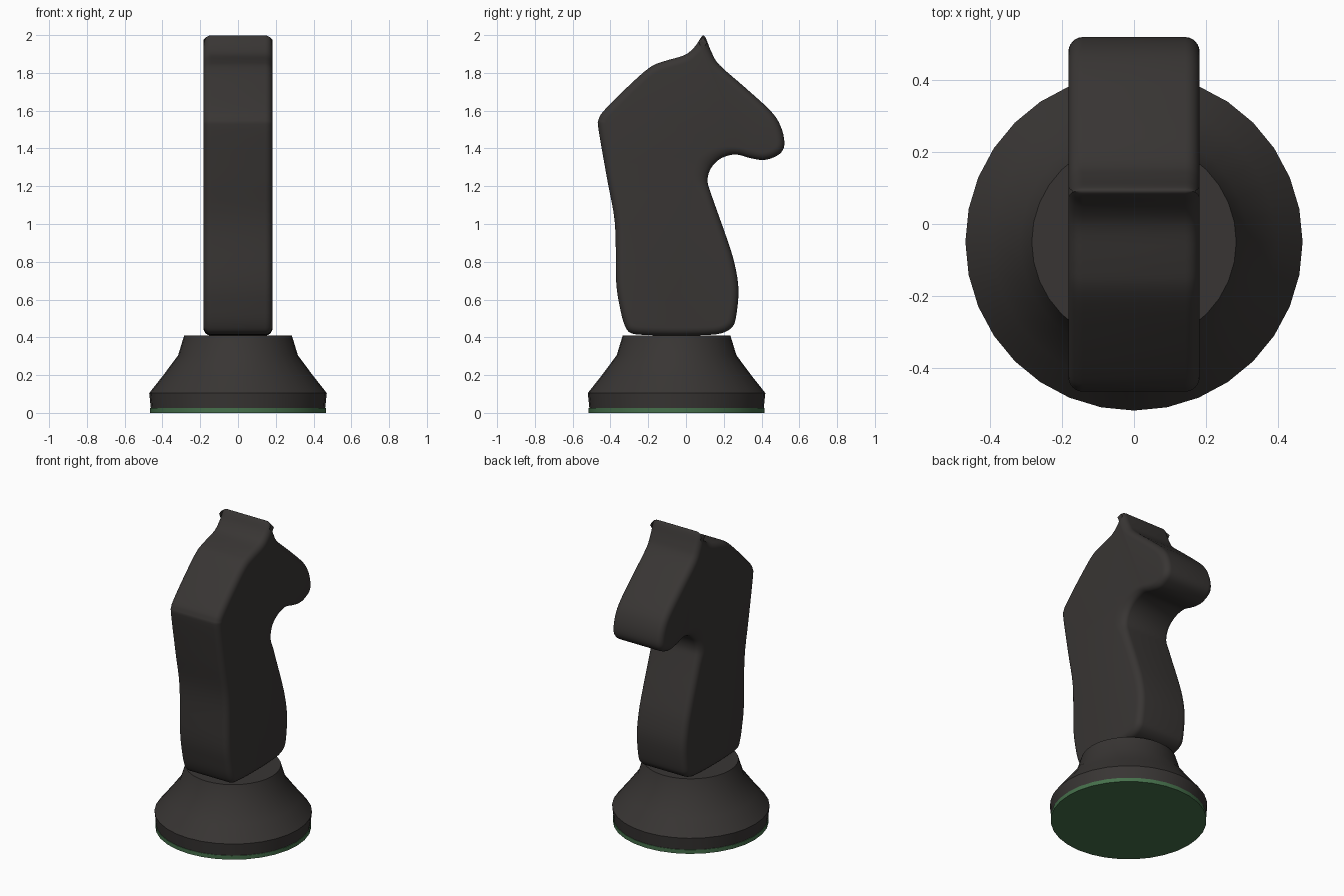
import bpy, bmesh, math
from mathutils import Vector

if "Cube" in bpy.data.objects:
    bpy.data.objects.remove(bpy.data.objects["Cube"])


def material(name, rgb):
    m = bpy.data.materials.new(name)
    m.diffuse_color = (*rgb, 1)
    m.use_nodes = True
    m.node_tree.nodes["Principled BSDF"].inputs["Base Color"].default_value = m.diffuse_color
    return m


def make_object(name, bm, mat, angle):
    bmesh.ops.recalc_face_normals(bm, faces=bm.faces[:])
    mesh = bpy.data.meshes.new(name)
    bm.to_mesh(mesh)
    bm.free()
    ob = bpy.data.objects.new(name, mesh)
    bpy.context.collection.objects.link(ob)
    mesh.materials.append(mat)
    bpy.ops.object.select_all(action='DESELECT')
    ob.select_set(True)
    bpy.context.view_layer.objects.active = ob
    bpy.ops.object.shade_smooth_by_angle(angle=math.radians(angle))
    return ob


def loft(name, rings, mat, angle):
    """Skin closed rings of equal point count and cap both ends."""
    bm = bmesh.new()
    loops = [[bm.verts.new(p) for p in ring] for ring in rings]
    n = len(loops[0])
    for a, b in zip(loops, loops[1:]):
        for i in range(n):
            j = (i + 1) % n
            bm.faces.new((a[i], a[j], b[j], b[i]))
    bm.faces.new(loops[0])
    bm.faces.new(loops[-1])
    return make_object(name, bm, mat, angle)


def turned(name, profile, mat, sides=32, cy=-0.05):
    rings = [[(r * math.cos(2 * math.pi * i / sides),
               cy + r * math.sin(2 * math.pi * i / sides), z)
              for i in range(sides)] for r, z in profile]
    return loft(name, rings, mat, 30)


dark = material("dark_wood", (0.04, 0.036, 0.034))
green = material("green_felt", (0.06, 0.16, 0.07))

# Turned base and felt pad
turned("felt_pad", [(0.465, 0), (0.465, 0.026)], green)
turned("base", [(0.461, 0.02), (0.47, 0.105), (0.395, 0.2),
                (0.317, 0.305), (0.285, 0.41)], dark)

# Side outline of the horse head and neck (y, z)
outline = [
    (-0.29, 0.422), (-0.325, 0.465), (-0.35, 0.56), (-0.37, 0.7), (-0.376, 1.0),
    (-0.418, 1.24), (-0.463, 1.5), (-0.462, 1.555), (-0.43, 1.605),
    (-0.31, 1.725), (-0.193, 1.828), (-0.114, 1.862), (-0.008, 1.894),
    (0.045, 1.937), (0.077, 1.984), (0.092, 1.998), (0.106, 1.982),
    (0.135, 1.91), (0.177, 1.842), (0.31, 1.725), (0.447, 1.6),
    (0.5, 1.52), (0.521, 1.434), (0.505, 1.38), (0.452, 1.348),
    (0.4, 1.339), (0.336, 1.35), (0.262, 1.368), (0.188, 1.349),
    (0.135, 1.3), (0.114, 1.233), (0.135, 1.153), (0.214, 0.93),
    (0.257, 0.79), (0.278, 0.65), (0.264, 0.503), (0.24, 0.45),
    (0.185, 0.421), (0.1, 0.412), (-0.05, 0.409), (-0.2, 0.412)]
throat = {28: 0.06, 29: 0.085, 30: 0.07}   # deeper rounding under the jaw
STEPS = 4
pts, inset = [], []
n = len(outline)
P = [Vector(p) for p in outline]
for i in range(n):
    a, b, c, d = (P[(i + k) % n] for k in (-1, 0, 1, 2))
    for s in range(STEPS):
        t = s / STEPS
        pts.append(0.5 * (2 * b + (c - a) * t + (2 * a - 5 * b + 4 * c - d) * t * t
                          + (3 * b - a - 3 * c + d) * t ** 3))
        w0, w1 = throat.get(i, 0.042), throat.get((i + 1) % n, 0.042)
        inset.append(w0 + (w1 - w0) * t)

# Inward directions from wide chords, so the ear tip shrinks without folding
m = len(pts)
inward = []
for i in range(m):
    chord = Vector((0, 0))
    for k in (2, 4, 6, 8):
        chord += (pts[(i + k) % m] - pts[i - k]).normalized()
    chord.normalize()
    inward.append(Vector((chord.y, -chord.x)))

# Thick slab with rounded edges on both flanks
HALF, ROUND, CUTS = 0.183, 0.04, 6
section = [(HALF - ROUND + ROUND * math.sin(q), 1 - math.cos(q))
           for q in (math.pi / 2 * k / CUTS for k in range(CUTS + 1))]
stations = [(-x, f) for x, f in reversed(section)] + section
rings = []
for x, f in stations:
    ring = [p + v * (w * f) for p, v, w in zip(pts, inward, inset)]
    rings.append([(x, q.x, q.y) for q in ring])
loft("horse_head", rings, dark, 40)
